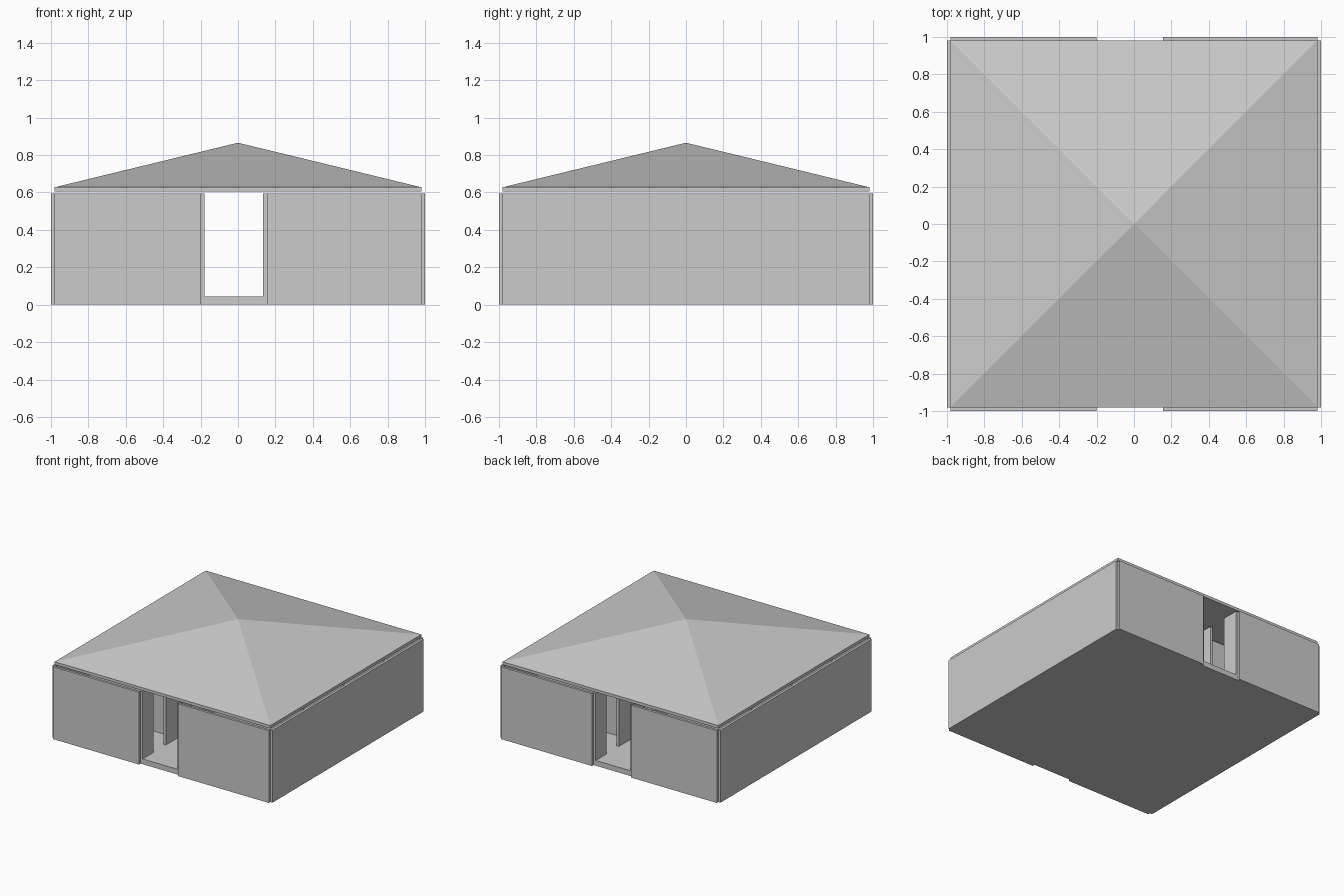
import bpy, bmesh

if "Cube" in bpy.data.objects:
    bpy.data.objects.remove(bpy.data.objects["Cube"])

WALL_TOP = 0.594   # walls stop just short of the roof
FLOOR_TOP = 0.043
T = 0.02           # panel thickness
IN = 0.98          # inner face of the outer walls


def box(name, x, y, z):
    """Axis-aligned box from (min, max) ranges."""
    bm = bmesh.new()
    bmesh.ops.create_cube(bm, size=1)
    for v in bm.verts:
        v.co = [r[0] + (c + 0.5) * (r[1] - r[0]) for c, r in zip(v.co, (x, y, z))]
    me = bpy.data.meshes.new(name)
    bm.to_mesh(me)
    bm.free()
    ob = bpy.data.objects.new(name, me)
    bpy.context.collection.objects.link(ob)
    return ob


# Floor slab
box("floor", (-IN, IN), (-IN, IN), (0, FLOOR_TOP))

# Side walls
for side, s in (("left", -1), ("right", 1)):
    box(f"{side}_wall", sorted((s * IN, s)), (-IN, IN), (0, WALL_TOP))

# Front and back walls, leaving the corridor opening between them
HALVES = (("left", (-IN, -0.20), (-0.20, -0.18)),
          ("right", (0.155, IN), (0.135, 0.155)))
for end, s in (("front", -1), ("back", 1)):
    for side, span, _ in HALVES:
        box(f"{end}_wall_{side}", span, sorted((s * IN, s)), (0, WALL_TOP))

# Corridor walls, broken by a doorway into each room
DOORS = (-0.76, -0.26, 0.26, 0.76)
HALF_DOOR = 0.08
edges = [-IN] + [d + o for d in DOORS for o in (-HALF_DOOR, HALF_DOOR)] + [IN]
for side, room, corridor in HALVES:
    for i in range(0, len(edges), 2):
        box(f"corridor_wall_{side}_{i // 2 + 1}", corridor,
            (edges[i], edges[i + 1]), (FLOOR_TOP, WALL_TOP))
    # Partitions between rooms
    for i, y in enumerate((-0.52, 0, 0.52)):
        box(f"partition_{side}_{i + 1}", room, (y - T / 2, y + T / 2),
            (FLOOR_TOP, WALL_TOP))

# Roof: thin eave slab with a low pyramid poked from its top face
roof = box("roof", (-IN, IN), (-IN, IN), (0.604, 0.628))
bm = bmesh.new()
bm.from_mesh(roof.data)
bm.normal_update()
top = [f for f in bm.faces if f.normal.z > 0.9]
apex = bmesh.ops.poke(bm, faces=top)["verts"][0]
apex.co.z = 0.866
bm.to_mesh(roof.data)
bm.free()
